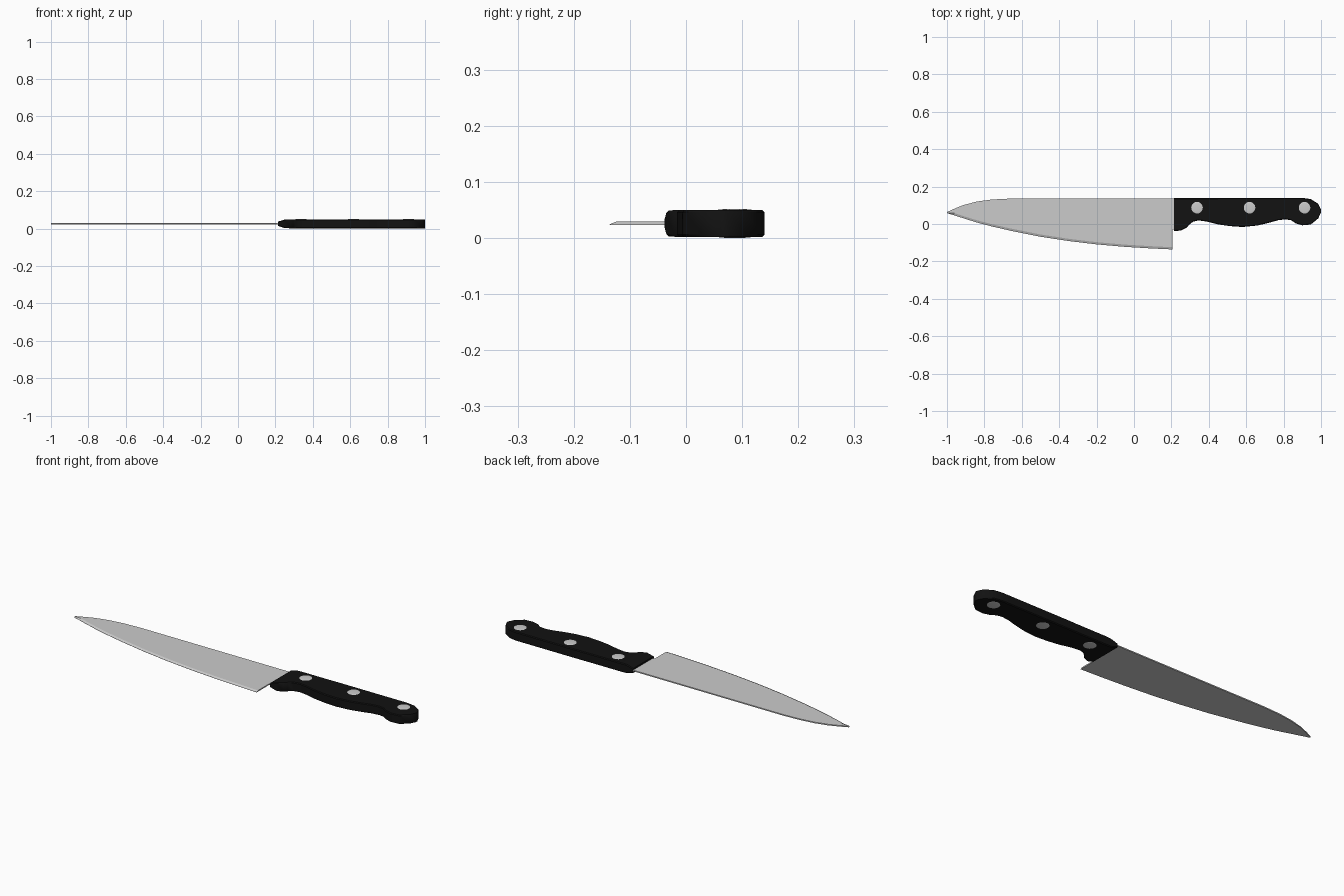
import bpy, bmesh, math
from mathutils import Matrix

if "Cube" in bpy.data.objects:
    bpy.data.objects.remove(bpy.data.objects["Cube"])


def material(name, rgb):
    m = bpy.data.materials.new(name)
    m.diffuse_color = (*rgb, 1)
    m.use_nodes = True
    m.node_tree.nodes["Principled BSDF"].inputs["Base Color"].default_value = m.diffuse_color
    return m


steel = material("steel", (0.6, 0.6, 0.6))
black = material("black_plastic", (0.006, 0.006, 0.006))


def finish(bm, name, mat, smooth=None):
    bmesh.ops.recalc_face_normals(bm, faces=bm.faces)
    me = bpy.data.meshes.new(name)
    bm.to_mesh(me)
    bm.free()
    ob = bpy.data.objects.new(name, me)
    bpy.context.collection.objects.link(ob)
    me.materials.append(mat)
    if smooth:
        bpy.context.view_layer.objects.active = ob
        ob.select_set(True)
        bpy.ops.object.shade_smooth_by_angle(angle=math.radians(smooth))
        ob.select_set(False)
    return ob


def loft(name, mat, sections, smooth=None):
    """Skin closed cross-sections of equal length and cap both ends."""
    bm = bmesh.new()
    rings = [[bm.verts.new(p) for p in s] for s in sections]
    n = len(rings[0])
    for a, b in zip(rings, rings[1:]):
        for i in range(n):
            j = (i + 1) % n
            bm.faces.new((a[i], a[j], b[j], b[i]))
    bm.faces.new(rings[0])
    bm.faces.new(rings[-1])
    return finish(bm, name, mat, smooth)


# Blade: x, spine y, cutting edge y; the upper side has a ground edge
blade = [(-1.0, 0.064, 0.058), (-0.96, 0.082, 0.046), (-0.91, 0.102, 0.03),
         (-0.84, 0.120, 0.008), (-0.76, 0.131, -0.013), (-0.66, 0.136, -0.036),
         (-0.5, 0.136, -0.068), (-0.35, 0.136, -0.091), (-0.2, 0.136, -0.109),
         (-0.05, 0.136, -0.122), (0.08, 0.136, -0.130), (0.205, 0.136, -0.136)]
Z0, Z1 = 0.0235, 0.0295


def blade_section(x, top, low):
    g = min(0.012, (top - low) * 0.4)
    return [(x, top, Z0), (x, top, Z1), (x, low + g, Z1), (x, low, Z0 + 0.001), (x, low, Z0)]


loft("blade", steel, [blade_section(*s) for s in blade])
# Tang running from the heel into the handle
loft("tang", steel, [[(x, 0.136, Z0), (x, 0.136, Z1), (x, -0.03, Z1), (x, -0.03, Z0)]
                     for x in (0.2, 0.24)])

# Handle: x, top y, belly y, half thickness
handle = [(0.215, 0.138, -0.038, 0.012), (0.25, 0.138, -0.035, 0.023),
          (0.28, 0.139, -0.021, 0.024), (0.295, 0.139, -0.004, 0.024),
          (0.315, 0.139, 0.012, 0.024), (0.345, 0.139, 0.019, 0.024),
          (0.39, 0.139, 0.013, 0.024), (0.45, 0.139, -0.002, 0.024),
          (0.51, 0.14, -0.011, 0.024), (0.58, 0.14, -0.016, 0.024),
          (0.66, 0.14, -0.008, 0.024), (0.72, 0.14, 0.006, 0.024),
          (0.77, 0.14, 0.02, 0.024), (0.81, 0.14, 0.025, 0.024),
          (0.84, 0.14, 0.02, 0.024), (0.865, 0.14, 0.003, 0.024),
          (0.9, 0.14, -0.007, 0.024), (0.945, 0.133, -0.003, 0.024),
          (0.985, 0.108, 0.03, 0.024), (1.0, 0.078, 0.062, 0.024)]


def handle_section(x, top, low, h):
    c = min(0.004, (top - low) * 0.3)
    half = [(low, -h + c), (low + c, -h), (top - c, -h), (top, -h + c)]
    pts = half + [(y, -z) for y, z in reversed(half)]
    return [(x, y, 0.026 + z) for y, z in pts]


loft("handle", black, [handle_section(*s) for s in handle], 35)

# Rivets: shallow domes on both faces of the handle
for i, x in enumerate((0.337, 0.618, 0.912)):
    for side, z in (("upper", 0.0495), ("lower", 0.0025)):
        bm = bmesh.new()
        bmesh.ops.create_uvsphere(bm, u_segments=20, v_segments=10, radius=1)
        bm.transform(Matrix.Translation((x, 0.087, z)) @ Matrix.Diagonal((0.032, 0.032, 0.0025, 1)))
        finish(bm, f"rivet_{side}_{i + 1}", steel, 60)
